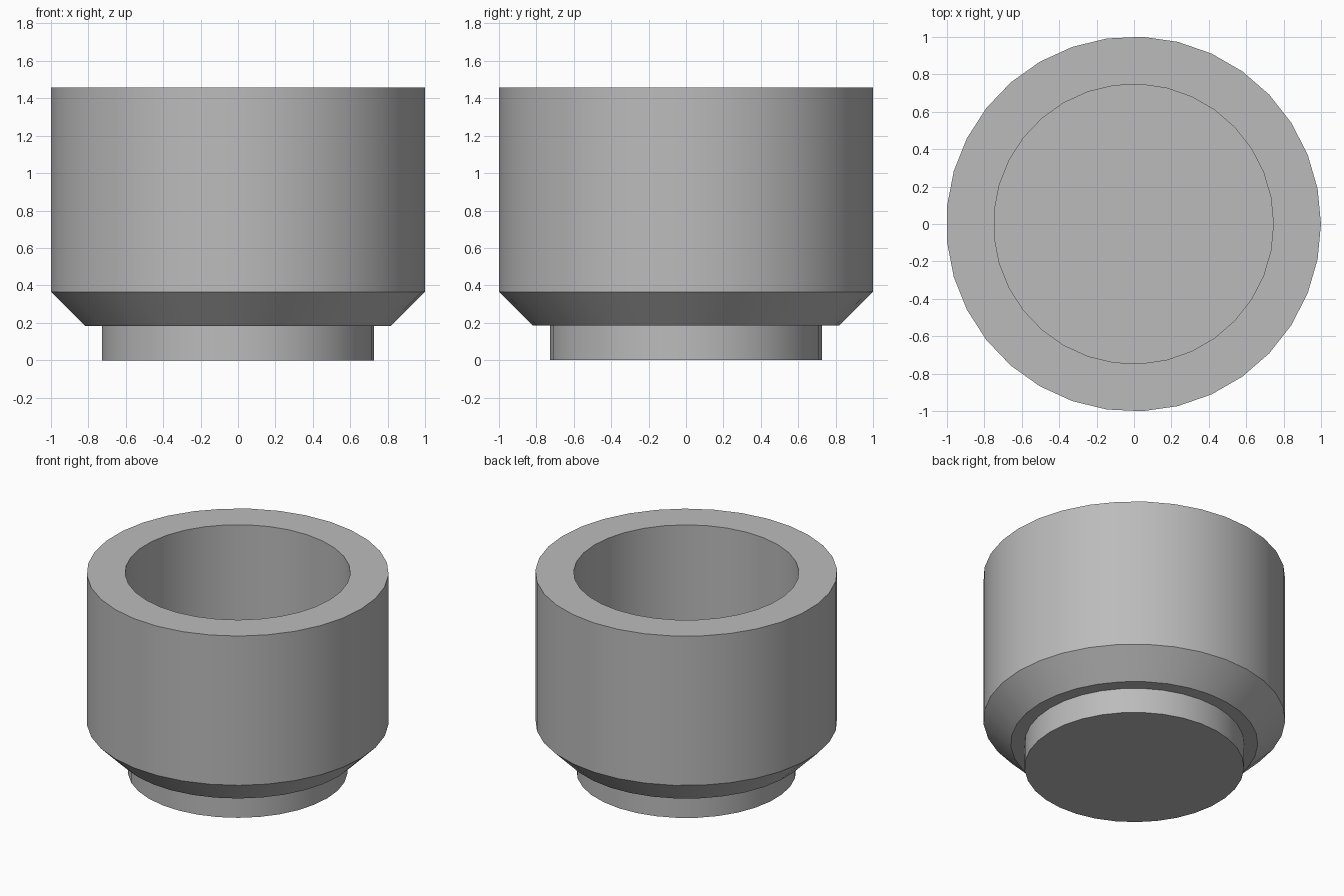
import bpy, bmesh, math

if "Cube" in bpy.data.objects:
    bpy.data.objects.remove(bpy.data.objects["Cube"])

SIDES = 33
SHIFT = -0.0023  # an odd side count puts the bounds slightly off the axis

# Half profile (radius, height) from underside centre, up the outside, down the bore
PROFILE = [
    (0, 0), (0.728, 0),              # round foot
    (0.728, 0.184), (0.819, 0.184),  # step under the body
    (1.001, 0.365), (1.001, 1.457),  # chamfer and outer wall
    (0.747, 1.457), (0.747, 0.365),  # rim and bore
    (0, 0.365),                      # floor of the bore
]

grey = bpy.data.materials.new("plain grey")
grey.diffuse_color = (0.5, 0.5, 0.5, 1)
grey.use_nodes = True
grey.node_tree.nodes["Principled BSDF"].inputs["Base Color"].default_value = grey.diffuse_color

# Build each ring of the turned shape, then join neighbouring rings
bm = bmesh.new()
rings = []
for r, z in PROFILE[1:-1]:
    rings.append([bm.verts.new((r * math.cos(a) + SHIFT, r * math.sin(a), z))
                  for a in (math.tau * i / SIDES for i in range(SIDES))])
for low, high in zip(rings, rings[1:]):
    for i in range(SIDES):
        j = (i + 1) % SIDES
        bm.faces.new((low[i], low[j], high[j], high[i]))

# Close the underside and the floor
bm.faces.new(rings[0][::-1])
bm.faces.new(rings[-1])
bmesh.ops.recalc_face_normals(bm, faces=bm.faces)

mesh = bpy.data.meshes.new("stacking_cup")
bm.to_mesh(mesh)
bm.free()
mesh.materials.append(grey)
cup = bpy.data.objects.new("stacking_cup", mesh)
bpy.context.collection.objects.link(cup)

# Smooth round walls, crisp rims and steps
bpy.context.view_layer.objects.active = cup
cup.select_set(True)
bpy.ops.object.shade_smooth_by_angle(angle=math.radians(30))
